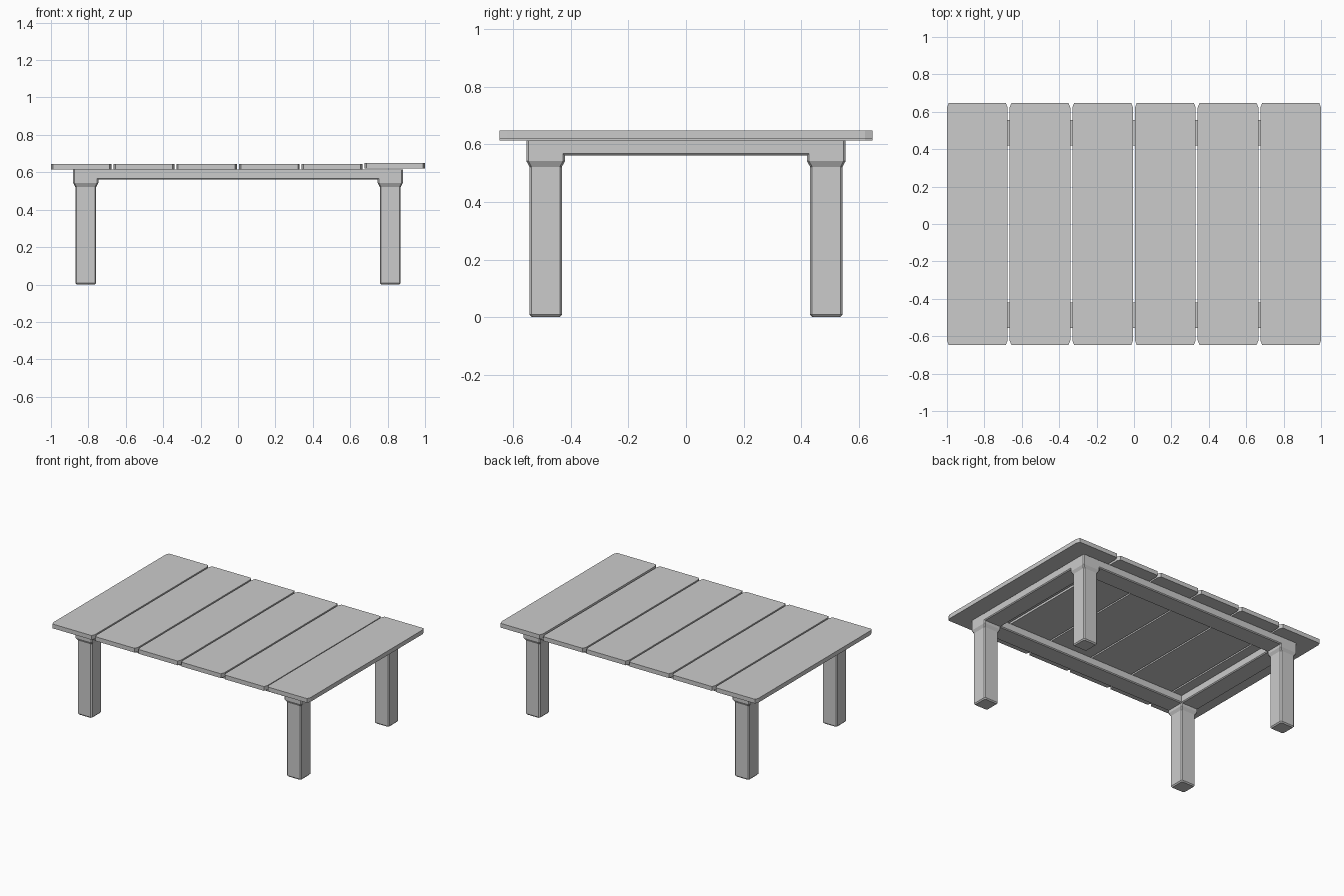
import bpy, bmesh

cube = bpy.data.objects.get("Cube")
if cube:
    bpy.data.objects.remove(cube, do_unlink=True)

grey = bpy.data.materials.new("plain_grey")
grey.use_nodes = True
colour = (0.6, 0.6, 0.6, 1)
grey.diffuse_color = colour
grey.node_tree.nodes["Principled BSDF"].inputs["Base Color"].default_value = colour


def loft(name, rings):
    """Join matching rings of points into a closed solid."""
    bm = bmesh.new()
    loops = [[bm.verts.new(p) for p in ring] for ring in rings]
    n = len(loops[0])
    for a, b in zip(loops, loops[1:]):
        for i in range(n):
            j = (i + 1) % n
            bm.faces.new((a[i], a[j], b[j], b[i]))
    bm.faces.new(loops[0][::-1])
    bm.faces.new(loops[-1])
    bmesh.ops.recalc_face_normals(bm, faces=bm.faces[:])
    mesh = bpy.data.meshes.new(name)
    bm.to_mesh(mesh)
    bm.free()
    mesh.materials.append(grey)
    obj = bpy.data.objects.new(name, mesh)
    bpy.context.collection.objects.link(obj)
    return obj


def ring(cx, cy, hx, hy, z, bx, by):
    """Rectangle at height z with its corners cut by bx and by."""
    pts = [(hx - bx, -hy), (hx, by - hy), (hx, hy - by), (hx - bx, hy),
           (bx - hx, hy), (-hx, hy - by), (-hx, by - hy), (bx - hx, -hy)]
    return [(cx + x, cy + y, z) for x, y in pts]


# Tabletop planks, the last one sitting slightly proud
PITCH = 0.3352
for i in range(6):
    x = (i - 2.5) * PITCH
    z = 0.619 if i == 5 else 0.614
    loft(f"plank_{i + 1}", [ring(x, 0, 0.162, 0.648, h, 0.01, 0.025)
                            for h in (z, z + 0.03)])

# Legs with a chamfered foot and a flared head
LX, LY, HEAD, TOP, RAIL = 0.814, 0.488, 0.067, 0.614, 0.562
profile = [(0.049, 0), (0.056, 0.008), (0.056, 0.522),
           (HEAD, 0.542), (HEAD, TOP)]
for sx, side in ((-1, "right"), (1, "left")):
    for sy, end in ((-1, "front"), (1, "back")):
        loft(f"{end}_{side}_leg",
             [ring(sx * LX, sy * LY, r, r, z, 0.007, 0.007) for r, z in profile])


# Rails joining the leg heads, with chamfered lower edges
def rail(name, centre, half_length, along_x):
    c = 0.006
    section = [(-HEAD, TOP), (-HEAD, RAIL + c), (c - HEAD, RAIL),
               (HEAD - c, RAIL), (HEAD, RAIL + c), (HEAD, TOP)]
    rings = []
    for s in (-half_length, half_length):
        rings.append([(s, centre + u, z) if along_x else (centre + u, s, z)
                      for u, z in section])
    loft(name, rings)


for s, end, side in ((-1, "front", "right"), (1, "back", "left")):
    rail(f"{end}_rail", s * LY, LX - HEAD + 0.008, True)
    rail(f"{side}_rail", s * LX, LY - HEAD + 0.008, False)
